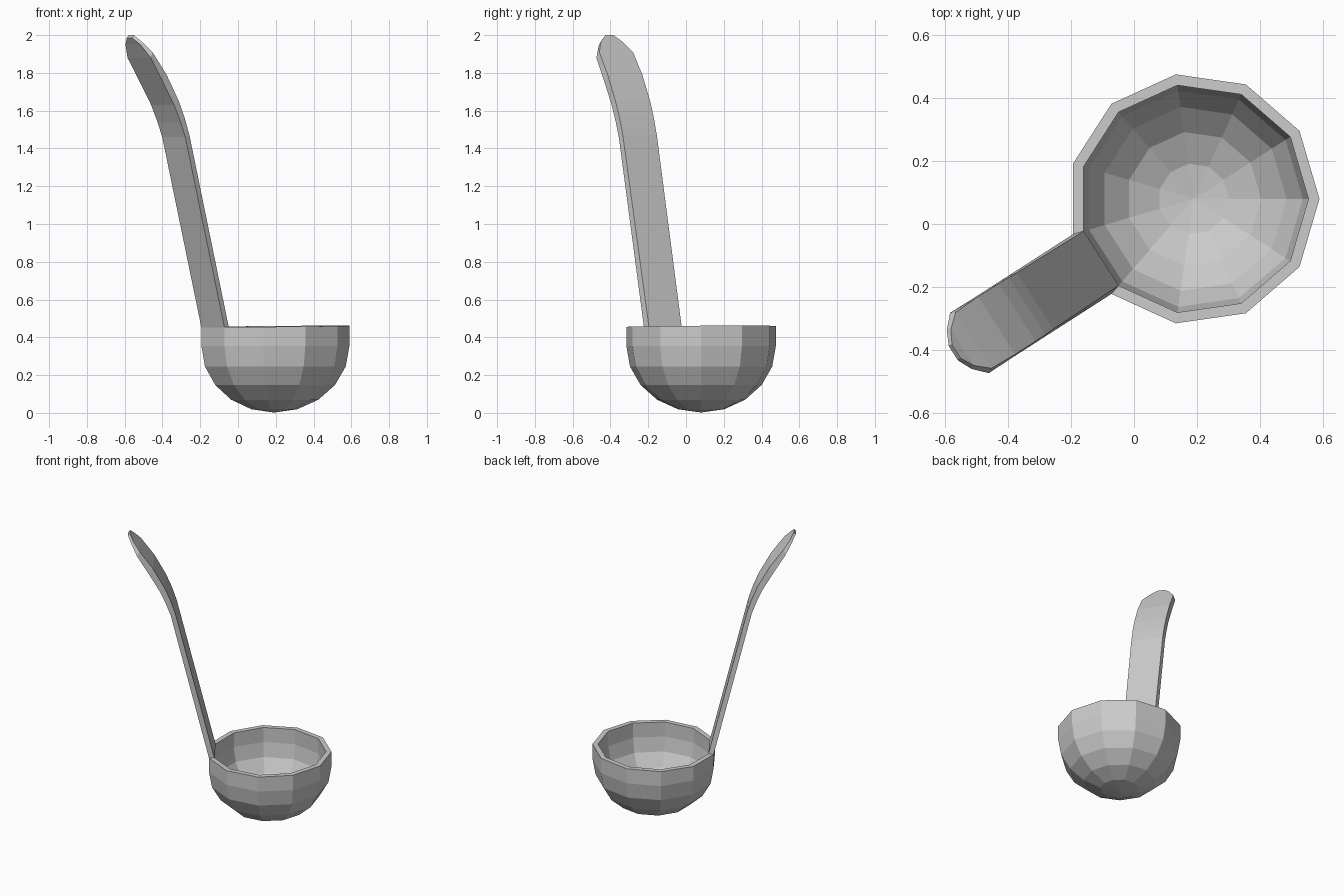
import bpy, bmesh
from math import sin, cos, pi, radians

if "Cube" in bpy.data.objects:
    bpy.data.objects.remove(bpy.data.objects["Cube"])

CX, CY, N = 0.19, 0.08, 11
STEP = 2 * pi / N
HANDLE = 6.5 * STEP          # the handle grows from the rim side between corners 6 and 7


def finish(name, bm):
    bmesh.ops.recalc_face_normals(bm, faces=bm.faces[:])
    me = bpy.data.meshes.new(name)
    bm.to_mesh(me)
    bm.free()
    ob = bpy.data.objects.new(name, me)
    bpy.context.collection.objects.link(ob)


def bridge(bm, a, b, closed=True):
    n = len(a)
    for i in range(n if closed else n - 1):
        j = (i + 1) % n
        bm.faces.new((a[i], a[j], b[j], b[i]))


# Bowl: outer and inner faceted shells joined by a flat rim
def ring(bm, r, z, tilt=0.0):
    return [bm.verts.new((CX + r * cos(k * STEP), CY + r * sin(k * STEP),
                          z - tilt * cos(k * STEP - HANDLE))) for k in range(N)]


def shell(bm, r, depth):
    rings = [ring(bm, r, 0.458, 0.004)]
    for i in range(5):
        a = radians(18 * i)
        rings.append(ring(bm, r * cos(a), 0.355 - depth * sin(a)))
    for a, b in zip(rings, rings[1:]):
        bridge(bm, a, b)
    pole = bm.verts.new((CX, CY, 0.355 - depth))
    for k in range(N):
        bm.faces.new((rings[-1][k], rings[-1][(k + 1) % N], pole))
    return rings[0]


bm = bmesh.new()
bridge(bm, shell(bm, 0.40, 0.353), shell(bm, 0.365, 0.318))
finish("bowl", bm)

# Handle: flat bent strip, stations of (outer d, z, half width, inner d, z, half width)
stations = [
    (0.384, 0.453, 0.113, 0.350, 0.453, 0.103),
    (0.630, 1.46, 0.113, 0.600, 1.47, 0.107),
    (0.660, 1.54, 0.113, 0.630, 1.56, 0.108),
    (0.700, 1.63, 0.113, 0.668, 1.65, 0.109),
    (0.770, 1.75, 0.113, 0.745, 1.79, 0.109),
    (0.848, 1.88, 0.114, 0.832, 1.91, 0.106),
    (0.887, 1.95, 0.073, 0.875, 1.965, 0.068),
    (0.909, 1.985, 0.027, 0.898, 2.0, 0.025),
]
ux, uy = cos(HANDLE), sin(HANDLE)


def point(bm, d, w, z):
    return bm.verts.new((CX + d * ux - w * uy, CY + d * uy + w * ux, z))


bm = bmesh.new()
sections = []
for do, zo, wo, di, zi, wi in stations:
    sections.append([point(bm, do, -wo, zo), point(bm, do, wo, zo),
                     point(bm, di, wi, zi), point(bm, di, -wi, zi)])
for a, b in zip(sections, sections[1:]):
    bridge(bm, a, b)
bm.faces.new(sections[0])
bm.faces.new(sections[-1])
finish("handle", bm)
